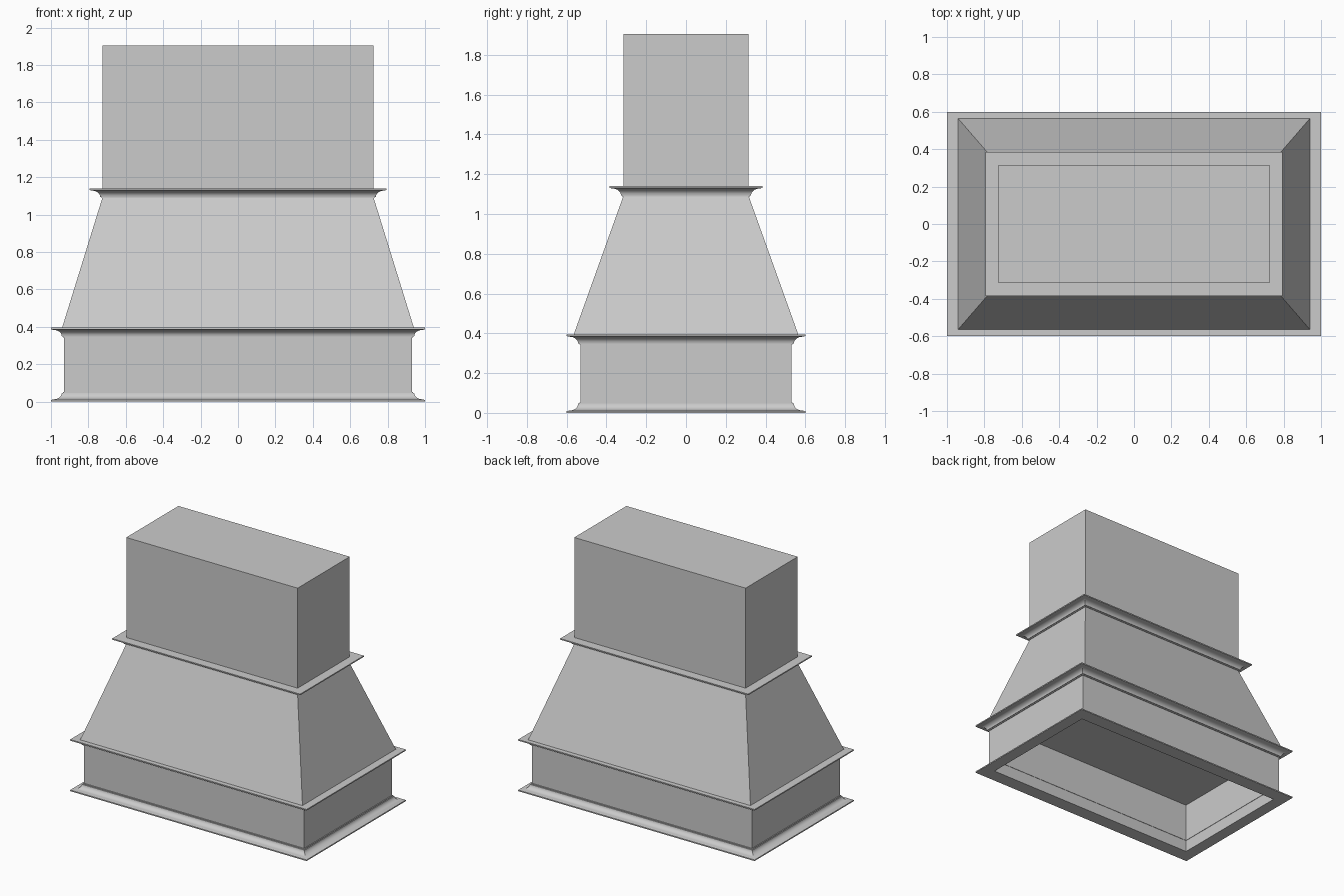
import bpy, bmesh, math

cube = bpy.data.objects.get("Cube")
if cube:
    bpy.data.objects.remove(cube, do_unlink=True)

grey = bpy.data.materials.new("plain_grey")
grey.use_nodes = True
colour = (0.6, 0.6, 0.6, 1)
grey.diffuse_color = colour
grey.node_tree.nodes["Principled BSDF"].inputs["Base Color"].default_value = colour


def loft(name, rings, cap_first=False, cap_last=False, closed=False):
    """Skin a stack of rectangles given as (half width, half depth, height)."""
    bm = bmesh.new()
    loops = [[bm.verts.new((sx * hx, sy * hy, z))
              for sx, sy in ((-1, -1), (1, -1), (1, 1), (-1, 1))]
             for hx, hy, z in rings]
    pairs = list(zip(loops, loops[1:]))
    if closed:
        pairs.append((loops[-1], loops[0]))
    for low, high in pairs:
        for i in range(4):
            j = (i + 1) % 4
            bm.faces.new((low[i], low[j], high[j], high[i]))
    if cap_first:
        bm.faces.new(loops[0][::-1])
    if cap_last:
        bm.faces.new(loops[-1])
    bmesh.ops.recalc_face_normals(bm, faces=bm.faces[:])
    mesh = bpy.data.meshes.new(name)
    bm.to_mesh(mesh)
    bm.free()
    mesh.materials.append(grey)
    obj = bpy.data.objects.new(name, mesh)
    bpy.context.collection.objects.link(obj)
    return obj


def moulding(name, hx, hy, z, inset, direction=1):
    """Mitred cove moulding growing outward from z in the given direction."""
    reach, height, steps = 0.07, 0.052, 6
    profile = [(-inset, 0), (0.006, 0), (0.006, 0.006)]
    # concave quarter curve between the two small fillets
    for k in range(steps + 1):
        a = math.pi / 2 * k / steps
        profile.append((0.012 + 0.043 * (1 - math.cos(a)),
                        0.006 + 0.034 * math.sin(a)))
    profile += [(reach, 0.043), (reach, height), (-inset, height)]
    rings = [(hx + out, hy + out, z + direction * up) for out, up in profile]
    obj = loft(name, rings, closed=True)
    bpy.ops.object.select_all(action='DESELECT')
    obj.select_set(True)
    bpy.context.view_layer.objects.active = obj
    bpy.ops.object.shade_smooth_by_angle(angle=math.radians(25))
    return obj


# Hollow lower box: outer wall, underside rim, inner wall and ceiling
loft("lower_box", [(0.93, 0.53, 0.392), (0.93, 0.53, 0.0), (0.908, 0.494, 0.0),
                   (0.908, 0.494, 0.09), (0.905, 0.491, 0.09),
                   (0.905, 0.491, 0.385)],
     cap_first=True, cap_last=True)

# Mouldings around the base, the shoulder and the neck
moulding("base_trim", 0.93, 0.53, 0.052, 0.01, direction=-1)
moulding("shoulder_trim", 0.93, 0.53, 0.343, 0.01)
moulding("neck_trim", 0.725, 0.315, 1.088, 0.01)

# Tapered canopy and the straight chimney above it
loft("canopy", [(0.942, 0.566, 0.39), (0.725, 0.315, 1.09)],
     cap_first=True, cap_last=True)
loft("chimney", [(0.725, 0.315, 1.09), (0.725, 0.315, 1.905)],
     cap_first=True, cap_last=True)
